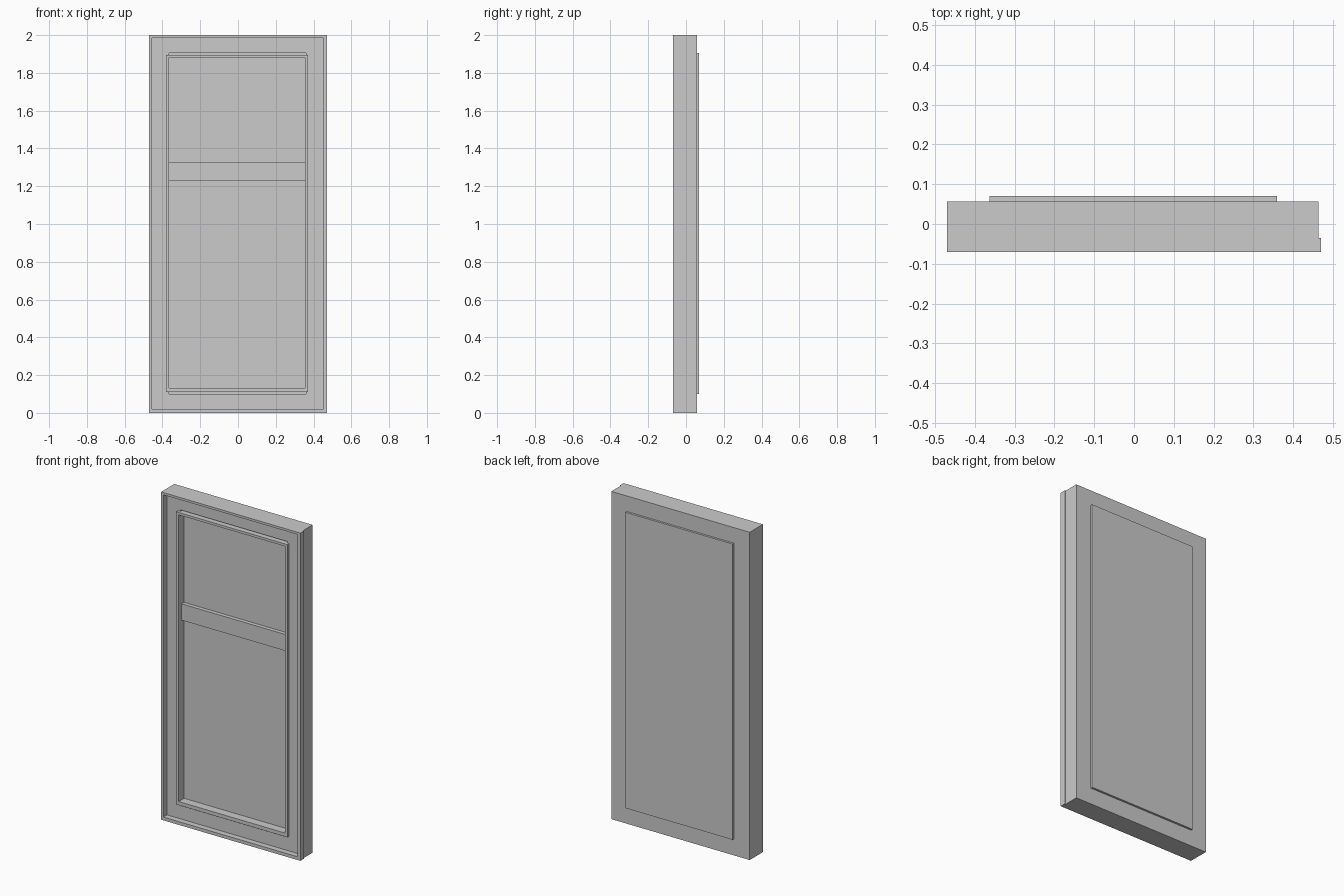
import bpy
import bmesh

if "Cube" in bpy.data.objects:
    bpy.data.objects.remove(bpy.data.objects["Cube"])


def make_object(name, bm):
    bmesh.ops.recalc_face_normals(bm, faces=bm.faces)
    mesh = bpy.data.meshes.new(name)
    bm.to_mesh(mesh)
    bm.free()
    obj = bpy.data.objects.new(name, mesh)
    bpy.context.collection.objects.link(obj)
    return obj


def corners(bm, rect, y):
    x0, x1, z0, z1 = rect
    return [bm.verts.new((x, y, z)) for x, z in ((x0, z0), (x1, z0), (x1, z1), (x0, z1))]


def box(name, rect, y0, y1):
    """Solid slab: rect is (x0, x1, z0, z1)."""
    bm = bmesh.new()
    f, b = corners(bm, rect, y0), corners(bm, rect, y1)
    bm.faces.new(f)
    bm.faces.new(b)
    for i in range(4):
        j = (i + 1) % 4
        bm.faces.new((f[i], f[j], b[j], b[i]))
    return make_object(name, bm)


def ring(name, outer, inner, y0, y1):
    """Rectangular frame with an opening."""
    bm = bmesh.new()
    loops = [corners(bm, outer, y0), corners(bm, inner, y0),
             corners(bm, inner, y1), corners(bm, outer, y1)]
    for k in range(4):
        a, b = loops[k], loops[(k + 1) % 4]
        for i in range(4):
            j = (i + 1) % 4
            bm.faces.new((a[i], a[j], b[j], b[i]))
    return make_object(name, bm)


opening = (-0.365, 0.355, 0.132, 1.881)
panel = (-0.364, 0.36, 0.10, 1.905)

# Thin raised rim around the front edge
ring("outer_rim", (-0.47, 0.47, 0.0, 2.0), (-0.455, 0.452, 0.02, 1.986), -0.07, -0.035)
# Main thick frame
ring("main_frame", (-0.47, 0.464, 0.0, 2.0), panel, -0.035, 0.057)
# Raised bead lining the opening
ring("inner_bead", (-0.381, 0.37, 0.11, 1.896), opening, -0.052, 0.0)
# Recessed panel that stands slightly proud at the back
box("door_panel", panel, 0.0, 0.07)
# Cross bar over the panel
box("cross_bar", (opening[0], opening[1], 1.228, 1.328), -0.024, 0.0)
